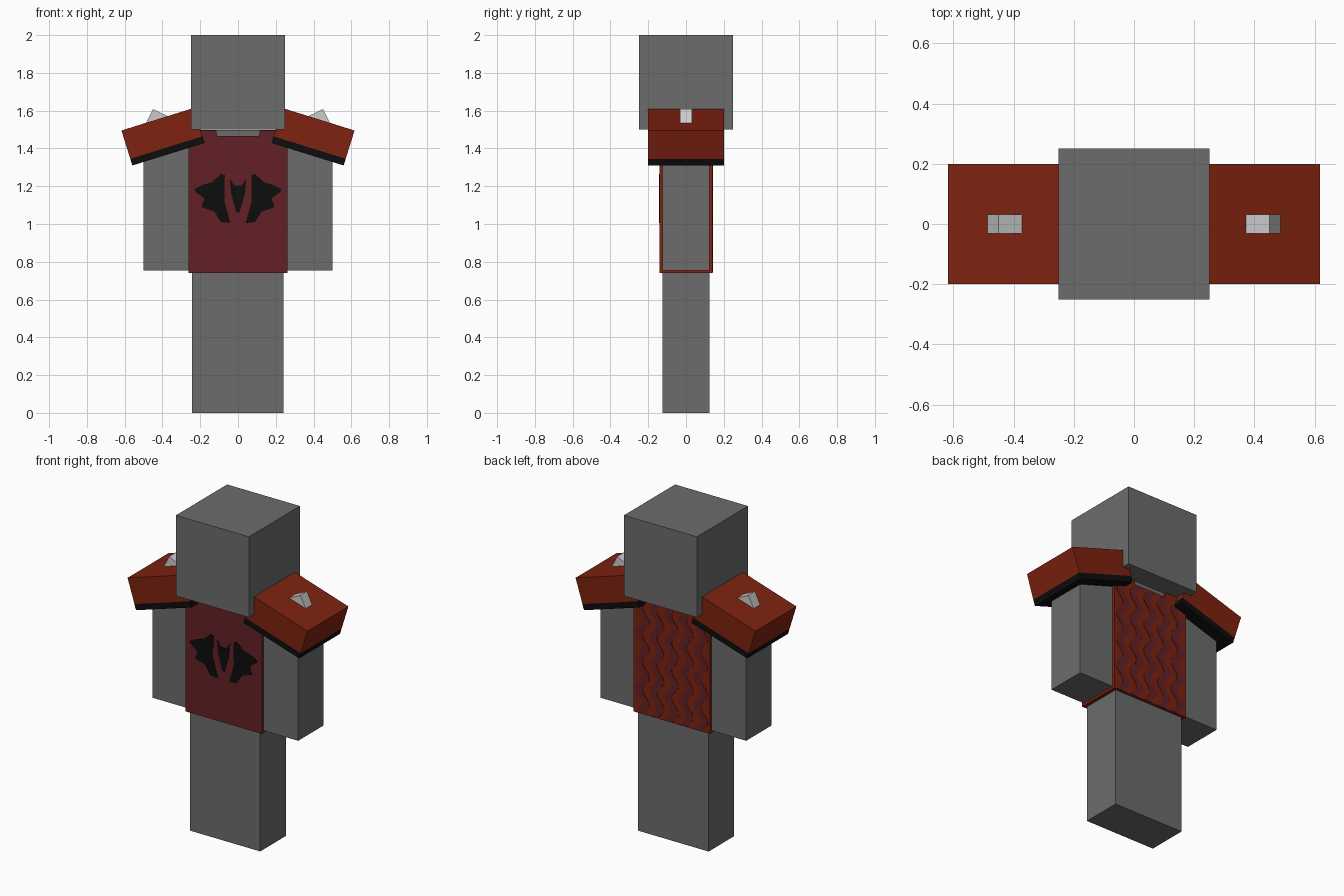
import bpy
import bmesh
import math
from mathutils import Vector

cube = bpy.data.objects.get("Cube")
if cube:
    bpy.data.objects.remove(cube, do_unlink=True)


def material(name, rgb):
    mat = bpy.data.materials.new(name)
    mat.use_nodes = True
    mat.diffuse_color = (*rgb, 1)
    mat.node_tree.nodes["Principled BSDF"].inputs["Base Color"].default_value = (*rgb, 1)
    return mat


grey = material("stone grey", (0.145, 0.15, 0.148))
rust = material("rust red", (0.21, 0.016, 0.005))
maroon = material("maroon", (0.125, 0.0145, 0.018))
black = material("black", (0.004, 0.004, 0.004))
bone = material("pale bone", (0.6, 0.6, 0.6))


def prism(name, outlines, y0, y1, *mats):
    """Extrude front-view (x, z) outlines from y0 to y1 as one object."""
    bm = bmesh.new()
    for pts in outlines:
        face = bm.faces.new([bm.verts.new((x, y0, z)) for x, z in pts])
        new = bmesh.ops.extrude_face_region(bm, geom=[face])["geom"]
        verts = [v for v in new if isinstance(v, bmesh.types.BMVert)]
        bmesh.ops.translate(bm, verts=verts, vec=(0, y1 - y0, 0))
    bmesh.ops.recalc_face_normals(bm, faces=bm.faces)
    mesh = bpy.data.meshes.new(name)
    bm.to_mesh(mesh)
    bm.free()
    for mat in mats:
        mesh.materials.append(mat)
    obj = bpy.data.objects.new(name, mesh)
    bpy.context.collection.objects.link(obj)
    return obj


def box(name, x0, x1, depth, z0, z1, mat):
    return prism(name, [[(x0, z0), (x1, z0), (x1, z1), (x0, z1)]], -depth, depth, mat)


def flip(pts, side=-1):
    return [(side * x, z) for x, z in pts]


# Plain body blocks
box("head", -0.25, 0.25, 0.25, 1.5, 2.0, grey)
box("torso", -0.25, 0.25, 0.125, 0.75, 1.498, grey)
box("legs", -0.243, 0.24, 0.125, 0, 0.75, grey)

# Chest armour with a neckline notch; the front face is maroon
half = [(0.262, 0.74), (0.262, 1.495), (0.117, 1.495), (0.108, 1.465)]
chest = prism("chest_armour", [half + flip(half)[::-1]], -0.141, 0.141, rust, maroon)
for face in chest.data.polygons:
    face.material_index = 1 if face.normal.y < -0.9 else 0

# Winged emblem on the chest
wing = [(0.23, 1.185), (0.18, 1.21), (0.14, 1.22), (0.09, 1.265), (0.07, 1.26),
        (0.072, 1.12), (0.04, 1.005), (0.09, 1.01), (0.125, 1.065), (0.195, 1.09),
        (0.178, 1.135), (0.225, 1.17)]
crest = [(0.02, 1.205), (0.043, 1.24), (0.036, 1.16), (0.008, 1.06)]
prism("chest_emblem", [wing, flip(wing), crest + flip(crest)[::-1]], -0.144, -0.14, black)

# Wavy maroon bands on the back
bands = []
steps = 48
for column in range(5):
    left, right = [], []
    for i in range(steps + 1):
        z = 0.742 + 0.72 * i / steps
        x = 0.1 * (column - 2) + 0.024 * math.sin(math.tau * z / 0.17)
        left.append((x - 0.025, z))
        right.append((x + 0.025, z))
    bands.append(left + right[::-1])
prism("back_bands", bands, 0.14, 0.143, maroon)

# Arms and tilted shoulder guards, on both sides
tilt = math.radians(17.3)
inward = Vector((-math.cos(tilt), math.sin(tilt)))
down = Vector((-math.sin(tilt), -math.cos(tilt)))
corner = Vector((0.617, 1.495))


def slab(top, bottom, length):
    a, b = corner + down * top, corner + down * bottom
    return [a, a + inward * length, b + inward * length, b]


for label, side in (("left", 1), ("right", -1)):
    box(label + "_arm", side * 0.25, side * 0.5, 0.125, 0.755, 1.495, grey)
    prism(label + "_shoulder_guard", [flip(slab(0, 0.157, 0.4), side)], -0.2, 0.2, rust)
    prism(label + "_shoulder_lining", [flip(slab(0.157, 0.194, 0.4), side)], -0.2, 0.2, black)
    spike = [(0.37, 1.57), (0.45, 1.608), (0.487, 1.535)]
    prism(label + "_shoulder_spike", [flip(spike, side)], -0.032, 0.032, bone)
